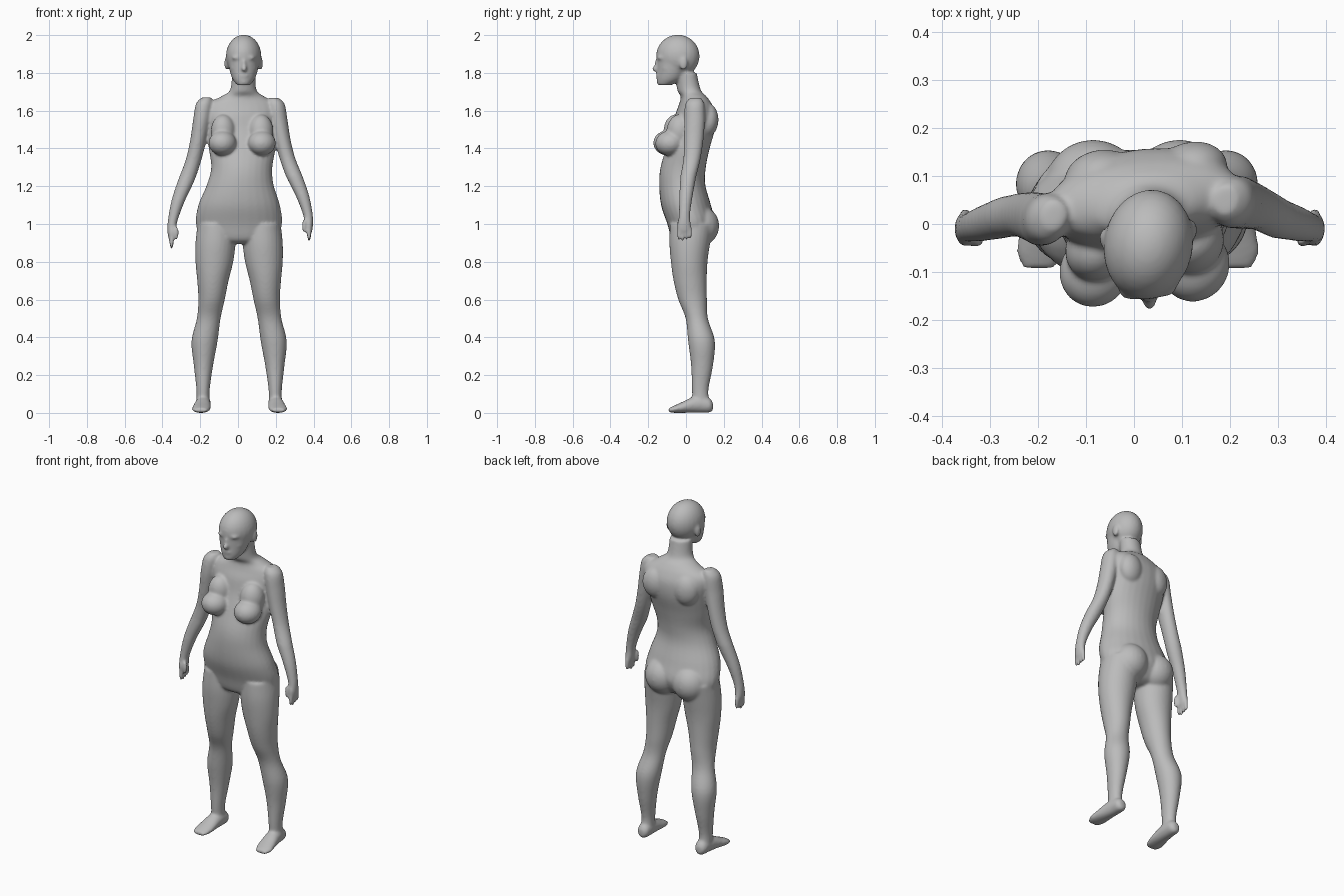
import bpy
import bmesh
import math
from mathutils import Vector, Matrix

cube = bpy.data.objects.get("Cube")
if cube:
    bpy.data.objects.remove(cube, do_unlink=True)

bm = bmesh.new()
SIDES = 28
STEPS = 5


def spline(a, b, c, d, t):
    """Smooth interpolation between b and c."""
    return [q + t / 2 * (r - p + t * (2 * p - 5 * q + 4 * r - s + t * (3 * (q - r) + s - p)))
            for p, q, r, s in zip(a, b, c, d)]


def smooth_rings(rings):
    last = len(rings) - 1
    result = []
    for i in range(last):
        before, after = rings[max(i - 1, 0)], rings[min(i + 2, last)]
        for step in range(STEPS):
            result.append(spline(before, rings[i], rings[i + 1], after, step / STEPS))
    result.append(rings[last])
    return result


def loft(rings, side=1, shift=0, drop=0, along_y=False):
    """Closed tube through rings of (x, y, z, half width, half depth)."""
    loops = []
    for x, y, z, wide, deep in smooth_rings(rings):
        loop = []
        for k in range(SIDES):
            angle = math.tau * k / SIDES
            u, v = wide * math.cos(angle), deep * math.sin(angle)
            point = (x + u, y, z + v) if along_y else (x + u, y + v, z)
            loop.append(bm.verts.new(place(point, side, shift, drop)))
        loops.append(loop)
    for low, high in zip(loops, loops[1:]):
        for k in range(SIDES):
            n = (k + 1) % SIDES
            bm.faces.new((low[k], low[n], high[n], high[k]))
    bm.faces.new(loops[0][::-1])
    bm.faces.new(loops[-1])


def place(point, side, shift, drop):
    """Mirror a point, shift it sideways and lengthen the limb downwards."""
    x, y, z = point
    return Vector((side * x + shift, y, z - drop * (SHOULDER - z)))


def ball(center, size, side=1, shift=0, drop=0):
    spot = place(center, side, shift, drop)
    matrix = Matrix.Translation(spot) @ Matrix.Diagonal((*size, 1))
    bmesh.ops.create_uvsphere(bm, u_segments=24, v_segments=16, radius=1, matrix=matrix)


SHOULDER = 1.62
HEAD_X = .03

# Torso from crotch to neck
loft([
    (.005, .015, .895, .09, .055),
    (.005, .02, .92, .19, .095),
    (.005, .028, 1, .228, .127),
    (.006, 0, 1.1, .216, .132),
    (.012, -.02, 1.21, .176, .122),
    (.02, -.015, 1.3, .162, .12),
    (.022, .01, 1.4, .177, .115),
    (.02, .04, 1.5, .185, .112),
    (.02, .05, 1.58, .2, .105),
    (.02, .05, 1.635, .185, .085),
    (.025, .04, 1.675, .115, .068),
    (.028, .015, 1.71, .07, .062),
    (.03, 0, 1.8, .062, .056),
])

# Head: jaw and face, then cranium
loft([
    (HEAD_X, -.115, 1.735, .034, .036),
    (HEAD_X, -.09, 1.765, .058, .066),
    (HEAD_X, -.075, 1.81, .074, .08),
    (HEAD_X, -.06, 1.87, .084, .096),
    (HEAD_X, -.05, 1.93, .08, .1),
])
ball((HEAD_X, -.044, 1.889), (.094, .115, .113))

# Facial features
ball((.033, -.158, 1.822), (.015, .024, .018))
ball((.032, -.152, 1.845), (.01, .016, .035))
ball((.032, -.147, 1.786), (.026, .014, .013))
ball((.032, -.14, 1.752), (.026, .016, .017))
for side in (-1, 1):
    ball((.032, -.128, 1.88), (.032, .03, .014), side, HEAD_X)
    ball((.042, -.105, 1.825), (.028, .03, .02), side, HEAD_X)
    ball((.09, -.022, 1.85), (.012, .022, .036), side, HEAD_X)

LEG = [
    (.12, .03, 1, .1, .115),
    (.125, .02, .9, .106, .108),
    (.131, .017, .8, .1, .097),
    (.139, .022, .7, .083, .088),
    (.146, .035, .6, .07, .076),
    (.161, .057, .5, .063, .059),
    (.183, .082, .38, .069, .071),
    (.189, .085, .25, .051, .058),
    (.191, .075, .12, .035, .044),
    (.191, .082, .04, .036, .045),
]
FOOT = [
    (.19, .143, .034, .016, .02),
    (.19, .125, .04, .034, .038),
    (.191, .08, .046, .039, .046),
    (.195, .03, .041, .043, .041),
    (.2, -.02, .029, .048, .029),
    (.205, -.06, .02, .048, .02),
    (.205, -.092, .014, .034, .011),
]
ARM = [
    (.178, .035, 1.668, .025, .03),
    (.19, .03, 1.635, .045, .05),
    (.202, .028, 1.56, .047, .055),
    (.223, .028, 1.45, .043, .052),
    (.249, .025, 1.35, .042, .046),
    (.287, .012, 1.25, .044, .042),
    (.329, 0, 1.15, .036, .036),
    (.358, -.008, 1.05, .026, .03),
    (.364, -.01, .99, .022, .036),
]

for side in (-1, 1):
    # Leg and foot
    loft(LEG, side, .006)
    loft(FOOT, side, .008, along_y=True)

    # Buttock, shoulder blade and breast
    ball((.09, .076, .99), (.102, .1, .105), side, .005)
    ball((.095, .105, 1.55), (.075, .058, .09), side, .025)
    ball((.104, -.092, 1.428), (.074, .076, .066), side, .022)
    ball((.1, -.045, 1.49), (.066, .066, .09), side, .022)

    # Arm, palm, thumb and fingers
    limb = dict(side=side, shift=.012, drop=.06 if side < 0 else 0)
    loft(ARM, **limb)
    ball((.364, -.01, .99), (.02, .038, .05), **limb)
    ball((.338, -.036, .99), (.012, .013, .038), **limb)
    for finger in range(4):
        reach = .006 * abs(finger - 1)
        ball((.364, -.038 + finger * .02, .945 + reach), (.012, .0105, .04), **limb)

# Turn the chest slightly about the waist
for vert in bm.verts:
    amount = min(max((vert.co.z - 1.25) / .3, 0), 1)
    vert.co.y += .09 * (vert.co.x - .02) * amount

bmesh.ops.recalc_face_normals(bm, faces=bm.faces)
mesh = bpy.data.meshes.new("body")
bm.to_mesh(mesh)
bm.free()
body = bpy.data.objects.new("body", mesh)
bpy.context.scene.collection.objects.link(body)

# Single matte grey
grey = bpy.data.materials.new("matte grey")
grey.use_nodes = True
color = (.5, .5, .5, 1)
grey.diffuse_color = color
grey.node_tree.nodes["Principled BSDF"].inputs["Base Color"].default_value = color
mesh.materials.append(grey)
for face in mesh.polygons:
    face.use_smooth = True

# Fuse the parts into one skin and soften the joins
fuse = body.modifiers.new("fuse", "REMESH")
fuse.mode = "VOXEL"
fuse.voxel_size = .007
fuse.use_smooth_shade = True
soften = body.modifiers.new("soften", "SMOOTH")
soften.factor = .5
soften.iterations = 10
